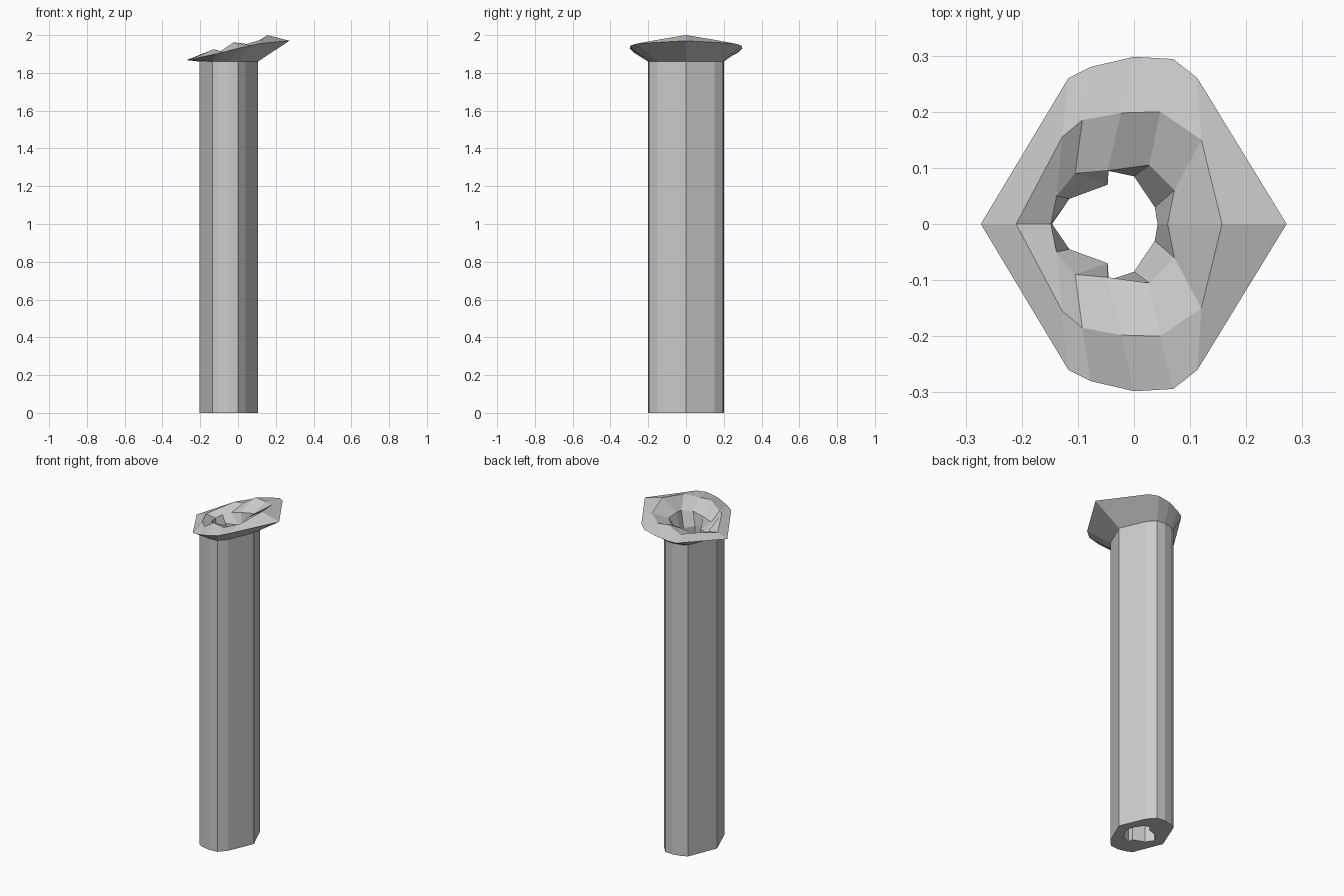
import bpy, bmesh

cube = bpy.data.objects.get("Cube")
if cube:
    bpy.data.objects.remove(cube, do_unlink=True)

grey = bpy.data.materials.new("plain_grey")
grey.use_nodes = True
colour = (0.6, 0.6, 0.6, 1)
grey.diffuse_color = colour
grey.node_tree.nodes["Principled BSDF"].inputs["Base Color"].default_value = colour

# Half outlines (x, y), running from -x to +x; each is mirrored across y = 0
shaft = [(-.205, 0), (-.135, .172), (-.105, .188), (-.05, .2), (0, .195), (.04, .15), (.105, 0)]
rim = [(-.273, 0), (-.117, .26), (-.077, .28), (0, .298), (.07, .294), (.113, .26), (.272, 0)]
crest = [(-.21, 0), (-.128, .155), (-.092, .185), (-.023, .198), (.047, .2), (.12, .15), (.157, 0)]
lip = [(-.148, 0), (-.138, .05), (-.105, .09), (-.047, .095), (.027, .105), (.072, .06), (.06, 0)]
bore = [(-.146, 0), (-.115, .045), (-.047, .07), (-.045, .1), (0, .085), (.037, .03), (.042, 0)]

# Heights along the tilted, wavy head
rim_z = [1.868, 1.9, 1.91, 1.93, 1.945, 1.955, 1.97]
crest_z = [1.89, 1.925, 1.915, 1.962, 1.953, 1.975, 2.0]
lip_z = [1.88, 1.885, 1.89, 1.905, 1.915, 1.925, 1.94]


def add_ring(bm, half, heights):
    pts = [(x, y, z) for (x, y), z in zip(half, heights)]
    pts += [(x, -y, z) for x, y, z in pts[-2:0:-1]]
    return [bm.verts.new(p) for p in pts]


def make_loft(name, sections, closed=False):
    bm = bmesh.new()
    rings = [add_ring(bm, half, z if isinstance(z, list) else [z] * len(half))
             for half, z in sections]
    pairs = list(zip(rings, rings[1:]))
    if closed:
        pairs.append((rings[-1], rings[0]))
    for a, b in pairs:
        for i in range(len(a)):
            j = (i + 1) % len(a)
            bm.faces.new((a[i], a[j], b[j], b[i]))
    bmesh.ops.recalc_face_normals(bm, faces=bm.faces)
    mesh = bpy.data.meshes.new(name)
    bm.to_mesh(mesh)
    bm.free()
    mesh.materials.append(grey)
    obj = bpy.data.objects.new(name, mesh)
    bpy.context.collection.objects.link(obj)
    return obj


# Hollow column with a flared head, lofted as one closed skin
make_loft("hollow_column", [(shaft, 0), (shaft, 1.86), (rim, rim_z), (crest, crest_z),
                            (lip, lip_z), (bore, 1.84), (bore, 0)], closed=True)
